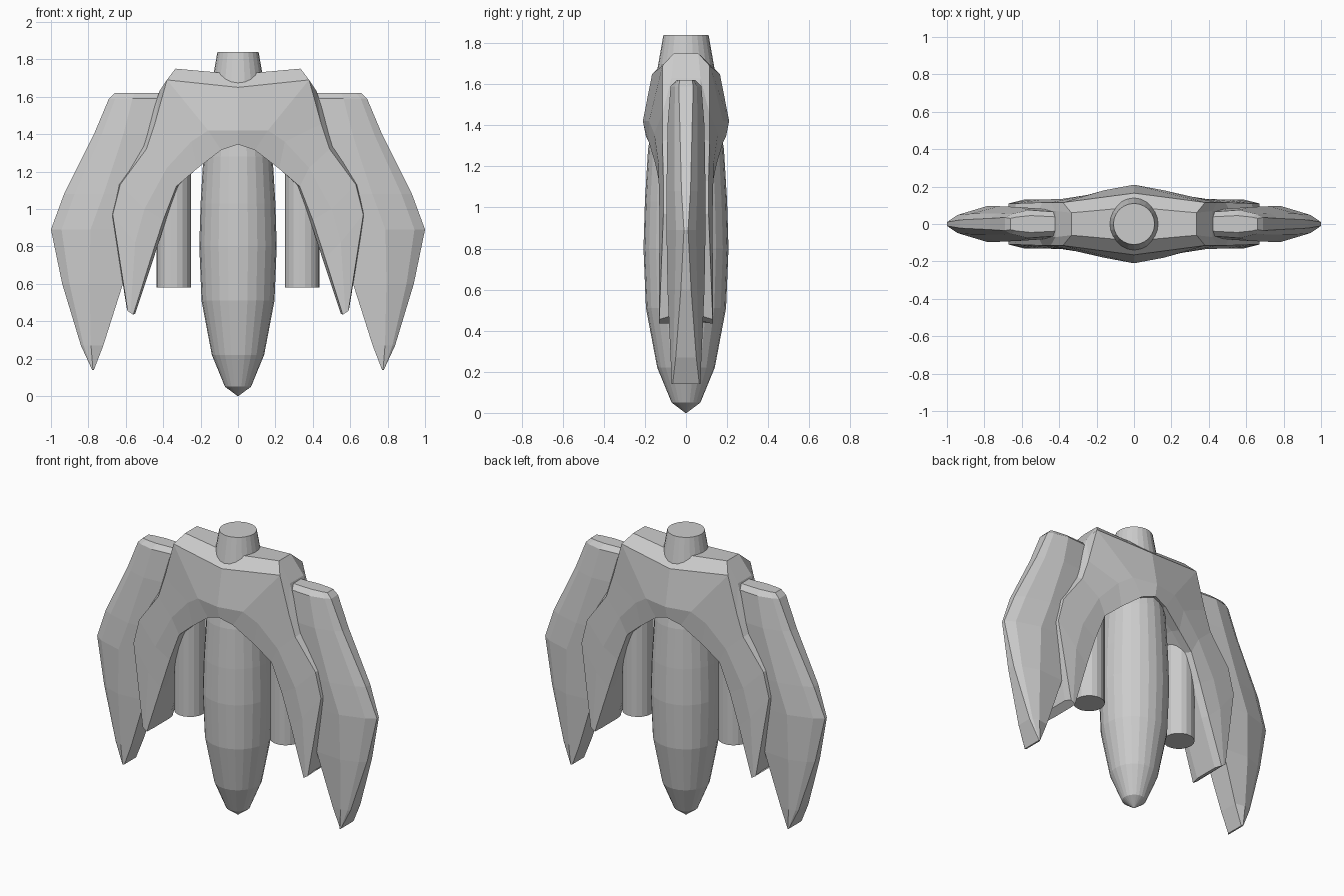
import bpy, bmesh, math

if "Cube" in bpy.data.objects:
    bpy.data.objects.remove(bpy.data.objects["Cube"])

grey = bpy.data.materials.new("plain grey")
grey.diffuse_color = (0.6, 0.6, 0.6, 1)
grey.use_nodes = True
grey.node_tree.nodes["Principled BSDF"].inputs["Base Color"].default_value = grey.diffuse_color


def finish(name, bm):
    bmesh.ops.recalc_face_normals(bm, faces=bm.faces[:])
    mesh = bpy.data.meshes.new(name)
    bm.to_mesh(mesh)
    bm.free()
    mesh.materials.append(grey)
    obj = bpy.data.objects.new(name, mesh)
    bpy.context.collection.objects.link(obj)
    return obj


def skin(name, rings):
    """Bridge closed rings of points and cap both ends."""
    bm = bmesh.new()
    loops = [[bm.verts.new(p) for p in r] for r in rings]
    n = len(loops[0])
    for a, b in zip(loops, loops[1:]):
        for i in range(n):
            j = (i + 1) % n
            bm.faces.new((a[i], a[j], b[j], b[i]))
    bm.faces.new(loops[0])
    bm.faces.new(loops[-1])
    return finish(name, bm)


def lathe(name, profile, sides, x=0):
    rings = [[(x + r * math.cos(2 * math.pi * i / sides),
               r * math.sin(2 * math.pi * i / sides), z)
              for i in range(sides)] for r, z in profile]
    return skin(name, rings)


def ring(half, sx=1):
    """Half section (x, half depth, z) mirrored front to back."""
    return ([(sx * x, -y, z) for x, y, z in half] +
            [(sx * x, y, z) for x, y, z in reversed(half)])


# central body and neck
lathe("central_body", [(0.003, 0), (0.07, 0.05), (0.14, 0.22), (0.195, 0.51),
                       (0.207, 0.8), (0.2, 1.03), (0.185, 1.28), (0.16, 1.45)], 24)
lathe("neck", [(0.145, 1.6), (0.14, 1.67), (0.11, 1.84)], 24)

# engines
for side, s in (("left", -1), ("right", 1)):
    lathe(side + "_engine", [(0.092, 0.58), (0.092, 1.3)], 18, s * 0.343)

# arched yoke: outer side, outer front edge, crest, inner front edge, inner side
arch = [
    [(0, .09, 1.72), (0, .165, 1.65), (0, .21, 1.42), (0, .195, 1.345), (0, .1, 1.355)],
    [(.335, .06, 1.75), (.38, .115, 1.69), (.16, .18, 1.42), (.09, .18, 1.315), (.085, .1, 1.33)],
    [(.42, .07, 1.63), (.445, .115, 1.455), (.25, .155, 1.36), (.22, .15, 1.215), (.21, .09, 1.235)],
    [(.51, .07, 1.34), (.49, .115, 1.32), (.38, .135, 1.22), (.33, .13, 1.12), (.315, .08, 1.13)],
    [(.64, .07, 1.13), (.63, .11, 1.13), (.5, .13, 1.0), (.40, .125, .94), (.385, .08, .94)],
    [(.675, .07, .965), (.67, .11, .97), (.55, .13, .82), (.465, .125, .74), (.45, .08, .74)],
    [(.595, .08, .47), (.59, .13, .455), (.575, .132, .445), (.56, .13, .435), (.55, .08, .44)],
]
skin("arched_yoke", [ring(h, -1) for h in reversed(arch[1:])] + [ring(h) for h in arch])

# outer wings: z, outer x, edge half depth, inner x, middle half depth
wing = [
    (1.62, .66, .03, .42, .045),
    (1.59, .69, .035, .41, .075),
    (1.40, .77, .03, .42, .09),
    (1.08, .93, .022, .46, .095),
    (.89, 1.0, .01, .53, .095),
    (.60, .94, .025, .615, .09),
    (.27, .84, .05, .72, .075),
    (.14, .78, .065, .77, .07),
]
for side, s in (("left", -1), ("right", 1)):
    rings = []
    for z, xo, ye, xi, ym in wing:
        w = xo - xi
        rings.append(ring([(xo, ye, z), (xo - .12 * w, ye + .45 * (ym - ye), z),
                           (xo - .45 * w, ym, z), (xi, ym * .85, z)], s))
    skin(side + "_outer_wing", rings)
